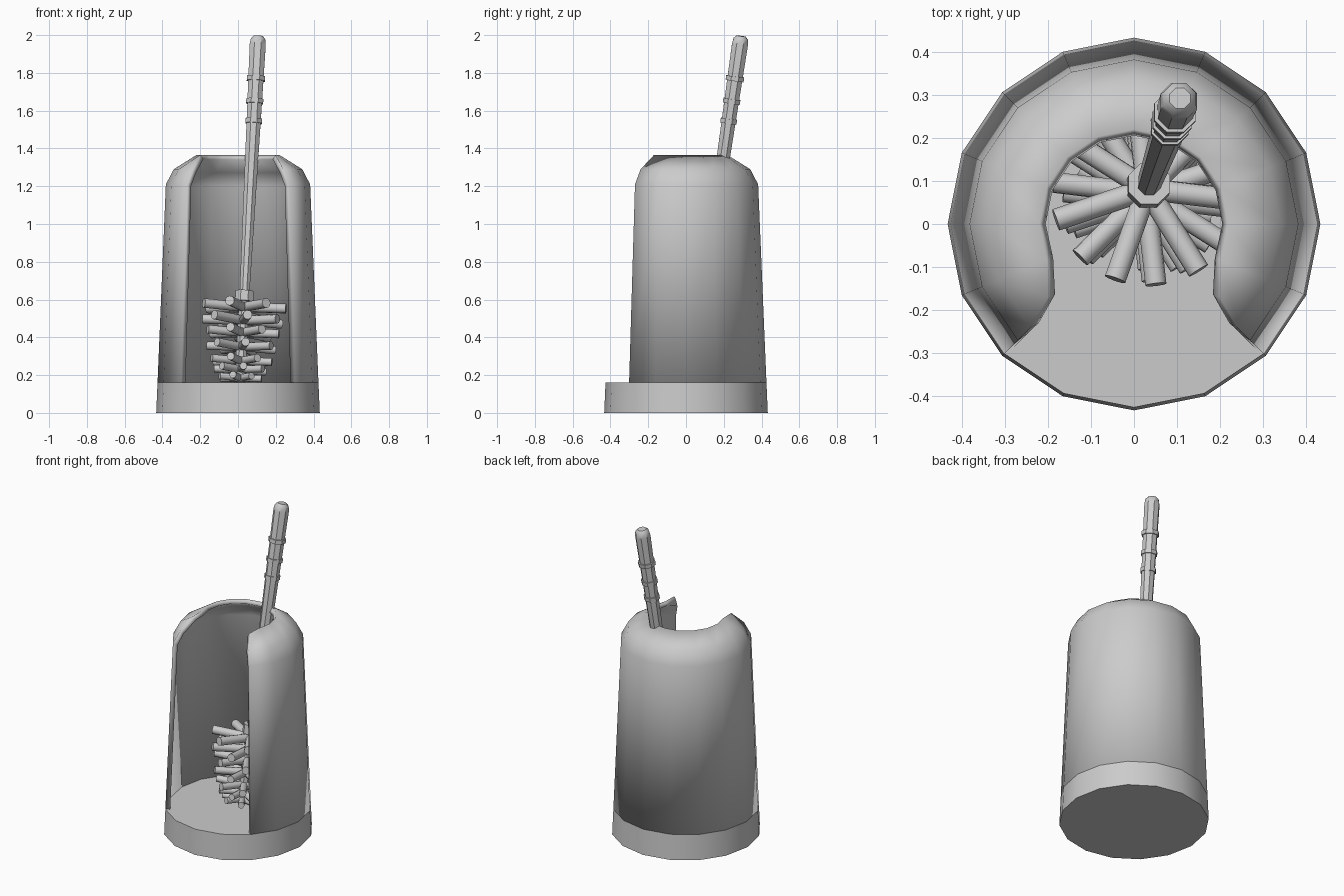
import bpy, bmesh
from math import cos, sin, radians
from mathutils import Vector

if "Cube" in bpy.data.objects:
    bpy.data.objects.remove(bpy.data.objects["Cube"])

grey = bpy.data.materials.new("plain grey")
grey.use_nodes = True
GREY = (0.6, 0.6, 0.6, 1)
grey.diffuse_color = GREY
grey.node_tree.nodes["Principled BSDF"].inputs["Base Color"].default_value = GREY


def finish(name, bm, angle=40):
    bmesh.ops.recalc_face_normals(bm, faces=bm.faces)
    mesh = bpy.data.meshes.new(name)
    bm.to_mesh(mesh)
    bm.free()
    mesh.materials.append(grey)
    ob = bpy.data.objects.new(name, mesh)
    bpy.context.collection.objects.link(ob)
    bpy.ops.object.select_all(action='DESELECT')
    bpy.context.view_layer.objects.active = ob
    ob.select_set(True)
    bpy.ops.object.shade_smooth_by_angle(angle=radians(angle))
    return ob


def lathe(bm, origin, axis, profile, sides, turn=0.0):
    """Closed solid of revolution: profile is (distance along axis, radius)."""
    rot = Vector((0, 0, 1)).rotation_difference(axis)
    rings = []
    for d, r in profile:
        ring = []
        for i in range(sides):
            a = radians(turn + 360 * i / sides)
            ring.append(bm.verts.new(origin + rot @ Vector((r * cos(a), r * sin(a), d))))
        rings.append(ring)
    for lo, hi in zip(rings, rings[1:]):
        for i in range(sides):
            j = (i + 1) % sides
            bm.faces.new((lo[i], lo[j], hi[j], hi[i]))
    bm.faces.new(rings[0])
    bm.faces.new(rings[-1])


UP = Vector((0, 0, 1))

# Solid base of the holder
bm = bmesh.new()
lathe(bm, Vector(), UP, [(0, 0.433), (0.16, 0.426)], 16)
finish("holder_base", bm)

# Holder wall, open over a quarter turn at the front, with a rounded shoulder
bm = bmesh.new()
wall_profile = [(0.16, 0.426), (1.21, 0.382), (1.29, 0.34), (1.365, 0.22)]
columns = []
for k in range(13):
    a = radians(-45 + 22.5 * k)
    columns.append([bm.verts.new((r * cos(a), r * sin(a), z)) for z, r in wall_profile])
for col, side in ((columns[0], 1), (columns[-1], -1)):
    col[-1].co.x, col[-1].co.y = side * 0.2, -0.17
for a, b in zip(columns, columns[1:]):
    for i in range(len(wall_profile) - 1):
        bm.faces.new((a[i], b[i], b[i + 1], a[i + 1]))
wall = finish("holder_wall", bm)
shell = wall.modifiers.new("thickness", 'SOLIDIFY')
shell.thickness = 0.028
shell.offset = -1

# Leaning brush axis
lean = Vector((0.053, 0.147, 1))
axis = lean.normalized()


def on_axis(z):
    return Vector((0.035, 0.093, 0.64)) + lean * (z - 0.64)


def rod(bm, profile, sides=8):
    start = on_axis(profile[0][0])
    lathe(bm, start, axis,
          [((z - profile[0][0]) * lean.length, r) for z, r in profile], sides, 22.5)


# Tapered handle with a rounded end
bm = bmesh.new()
rod(bm, [(0.6, 0.028), (1.36, 0.038), (1.95, 0.046), (1.98, 0.041), (1.995, 0.026)])
finish("brush_handle", bm)

# Grip rings
for n, (z, r) in enumerate([(1.545, 0.047), (1.65, 0.049), (1.77, 0.052)]):
    bm = bmesh.new()
    rod(bm, [(z - 0.012, r), (z + 0.012, r)])
    finish(f"grip_ring_{n + 1}", bm)

# Collar and core of the brush head
bm = bmesh.new()
rod(bm, [(0.59, 0.052), (0.645, 0.052)])
finish("brush_collar", bm)
bm = bmesh.new()
rod(bm, [(0.165, 0.03), (0.6, 0.03)])
finish("brush_core", bm)

# Rows of thick bristles, each row staggered from the one above
rows = [(0.56, 0.225), (0.49, 0.215), (0.425, 0.195), (0.35, 0.185),
        (0.275, 0.165), (0.23, 0.14), (0.185, 0.115)]
PER_ROW = 7
tilt = UP.rotation_difference(axis)
bm = bmesh.new()
for n, (z, length) in enumerate(rows):
    thick = 0.026 - 0.0012 * n
    for k in range(PER_ROW):
        a = radians(199 + (k + 0.5 * (n % 2)) * 360 / PER_ROW)
        direction = tilt @ Vector((cos(a), sin(a), 0))
        lathe(bm, on_axis(z), direction, [(0, thick), (length, thick)], 10)
finish("bristles", bm)
